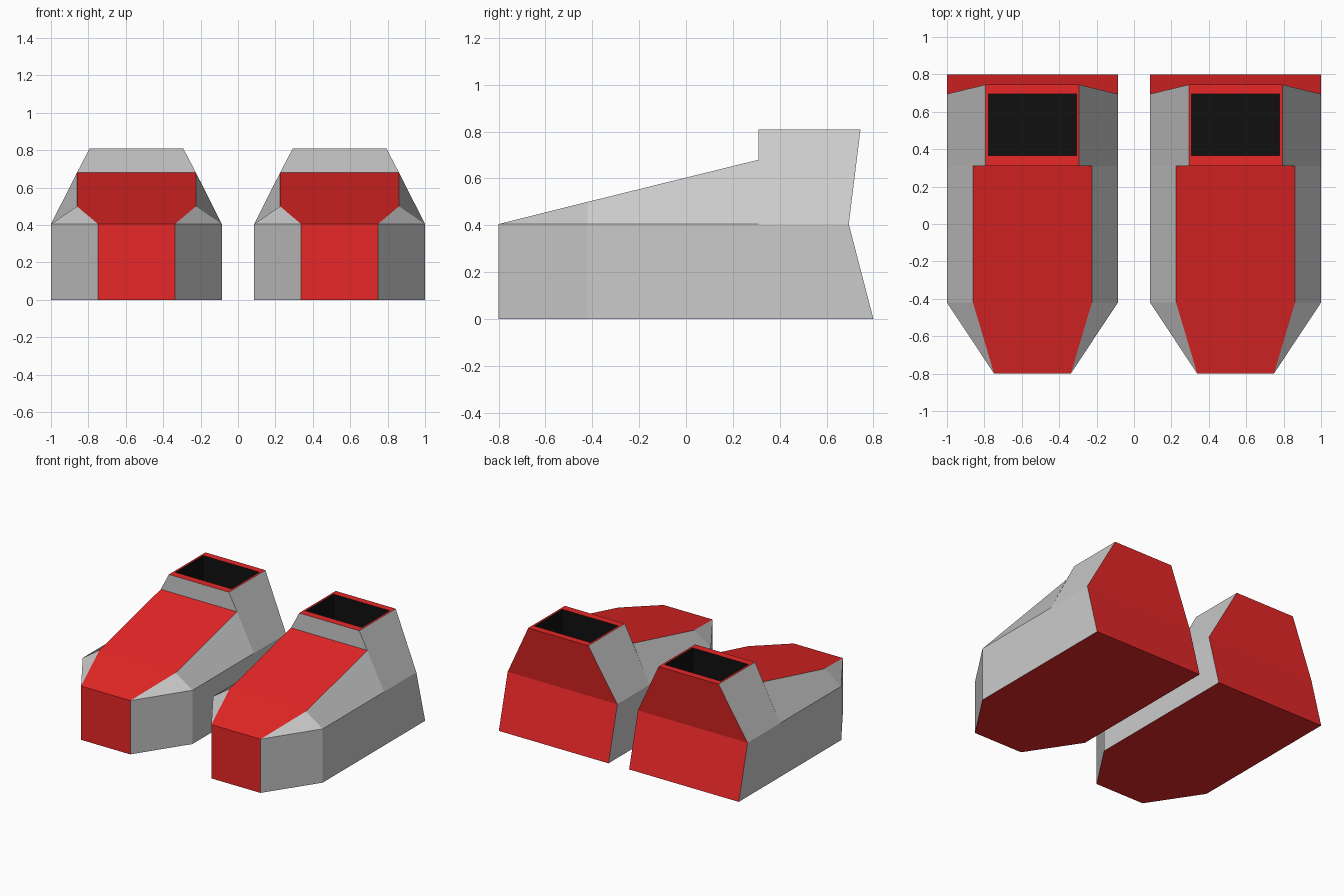
import bpy, bmesh

if "Cube" in bpy.data.objects:
    bpy.data.objects.remove(bpy.data.objects["Cube"])


def material(name, color):
    m = bpy.data.materials.new(name)
    m.diffuse_color = (*color, 1)
    m.use_nodes = True
    m.node_tree.nodes["Principled BSDF"].inputs["Base Color"].default_value = m.diffuse_color
    return m


GREY, RED, BLACK = 0, 1, 2
MATERIALS = [material("grey", (0.8, 0.8, 0.8)),
             material("red", (0.8, 0.02, 0.02)),
             material("black", (0.005, 0.005, 0.005))]

W, H = 0.457, 0.405
# Half cross-sections from toe to heel: bottom, side and top corner as (x, y, z)
SECTIONS = [
    [(0.205, -0.8, 0), (0.205, -0.8, H), (0.205, -0.8, H)],       # toe
    [(W, -0.42, 0), (W, -0.42, H), (0.318, -0.42, 0.5)],          # ball
    [(W, 0.31, 0), (W, 0.31, H), (0.318, 0.31, 0.68)],            # instep
    [(W, 0.31, 0), (W, 0.31, H), (0.25, 0.31, 0.81)],             # collar front
    [(W, 0.8, 0), (W, 0.695, H), (0.25, 0.745, 0.81)],            # heel
]


def make_shoe(name, x_centre):
    bm = bmesh.new()
    rings = [[bm.verts.new(p) for p in s] +
             [bm.verts.new((-x, y, z)) for x, y, z in reversed(s)] for s in SECTIONS]

    # Shell: sides grey, top and sole red, front of the collar grey
    for i in range(len(rings) - 1):
        a, b = rings[i], rings[i + 1]
        for j in range(6):
            if i == 2 and j != 2:
                continue
            k = (j + 1) % 6
            f = bm.faces.new((a[j], a[k], b[k], b[j]))
            f.material_index = RED if j in (2, 5) and i != 2 else GREY
            if i == 3 and j == 2:
                collar = f

    # Toe cap and two heel panels
    toe, heel = rings[0], rings[-1]
    for loop in ((toe[0], toe[1], toe[4], toe[5]),
                 (heel[0], heel[1], heel[4], heel[5]),
                 (heel[1], heel[2], heel[3], heel[4])):
        bm.faces.new(loop).material_index = RED

    # Slim wedge closing the joint between instep and collar on each side
    for j, t in ((1, 2), (4, 3)):
        bm.faces.new((rings[2][j], rings[2][t], rings[3][t])).material_index = GREY
    bmesh.ops.remove_doubles(bm, verts=bm.verts[:], dist=0.0005)
    bmesh.ops.recalc_face_normals(bm, faces=bm.faces[:])

    # Foot opening: red rim with a dark well
    bmesh.ops.inset_region(bm, faces=[collar], thickness=0.022)
    for v in collar.verts:
        v.co.y = 0.365 if v.co.y < 0.5 else 0.695
    collar.material_index = BLACK
    well = bmesh.ops.extrude_face_region(bm, geom=[collar])["geom"]
    floor_verts = [g for g in well if isinstance(g, bmesh.types.BMVert)]
    bmesh.ops.translate(bm, verts=floor_verts, vec=(0, 0, -0.4))
    if collar.is_valid:
        bmesh.ops.delete(bm, geom=[collar], context='FACES_ONLY')
    for v in floor_verts:
        for f in v.link_faces:
            f.material_index = BLACK
    bmesh.ops.recalc_face_normals(bm, faces=bm.faces[:])

    mesh = bpy.data.meshes.new(name)
    bm.to_mesh(mesh)
    bm.free()
    for m in MATERIALS:
        mesh.materials.append(m)
    obj = bpy.data.objects.new(name, mesh)
    obj.location.x = x_centre
    bpy.context.collection.objects.link(obj)


make_shoe("left_shoe", -0.543)
make_shoe("right_shoe", 0.543)
